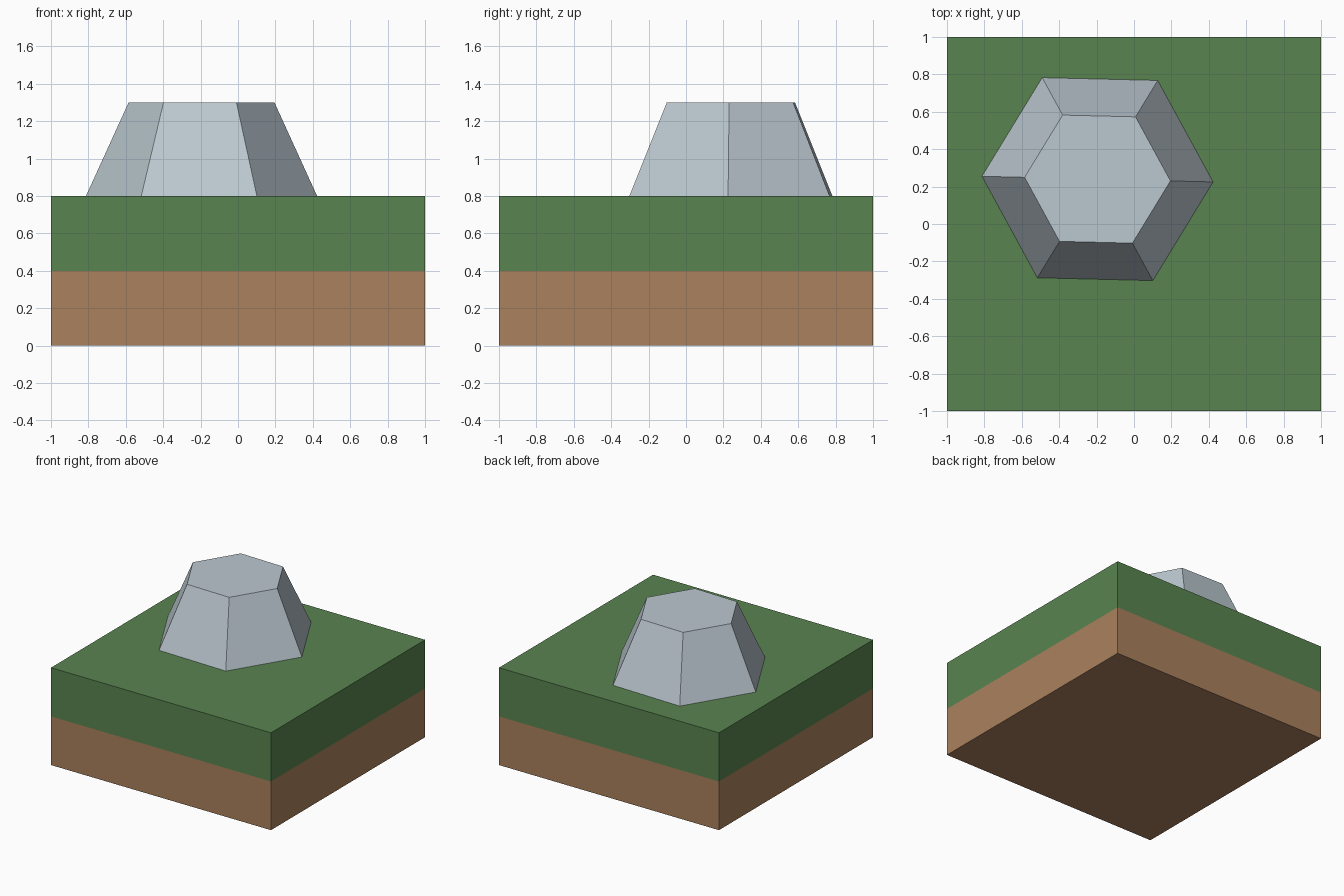
import bpy, bmesh
from math import radians
from mathutils import Matrix

if "Cube" in bpy.data.objects:
    bpy.data.objects.remove(bpy.data.objects["Cube"])


def material(name, rgb):
    mat = bpy.data.materials.new(name)
    mat.diffuse_color = (*rgb, 1)
    mat.use_nodes = True
    mat.node_tree.nodes["Principled BSDF"].inputs["Base Color"].default_value = mat.diffuse_color
    return mat


def add_object(name, bm, mats):
    mesh = bpy.data.meshes.new(name)
    bm.to_mesh(mesh)
    bm.free()
    for m in mats:
        mesh.materials.append(m)
    obj = bpy.data.objects.new(name, mesh)
    bpy.context.collection.objects.link(obj)
    return obj


grass = material("grass", (0.10, 0.23, 0.08))
soil = material("soil", (0.40, 0.22, 0.11))
stone = material("stone", (0.50, 0.58, 0.63))

# Ground block: one box cut halfway up into a soil layer and a grass layer
bm = bmesh.new()
bmesh.ops.create_cube(bm, size=1, matrix=Matrix.Translation((0, 0, 0.4)) @ Matrix.Diagonal((2, 2, 0.8, 1)))
bmesh.ops.bisect_plane(bm, geom=bm.verts[:] + bm.edges[:] + bm.faces[:],
                       plane_co=(0, 0, 0.4), plane_no=(0, 0, 1))
for f in bm.faces:
    f.material_index = 1 if f.calc_center_median().z > 0.4 else 0
add_object("ground_block", bm, [soil, grass])

# Boulder: six-sided tapered rock standing on the grass
bm = bmesh.new()
bmesh.ops.create_cone(bm, cap_ends=True, segments=6, radius1=0.618, radius2=0.39, depth=0.5,
                      matrix=Matrix.Rotation(radians(-1.4 + 30 * 3), 4, 'Z'))
# Turn so that one corner points along +x, less a slight twist
first = min(bm.verts, key=lambda v: abs(v.co.y) - v.co.x)
angle = first.co.to_2d().angle_signed((1, 0))
bmesh.ops.rotate(bm, verts=bm.verts, cent=(0, 0, 0),
                 matrix=Matrix.Rotation(-angle + radians(-1.4), 3, 'Z'))
bmesh.ops.translate(bm, verts=bm.verts, vec=(-0.195, 0.24, 1.05))
add_object("boulder", bm, [stone])
